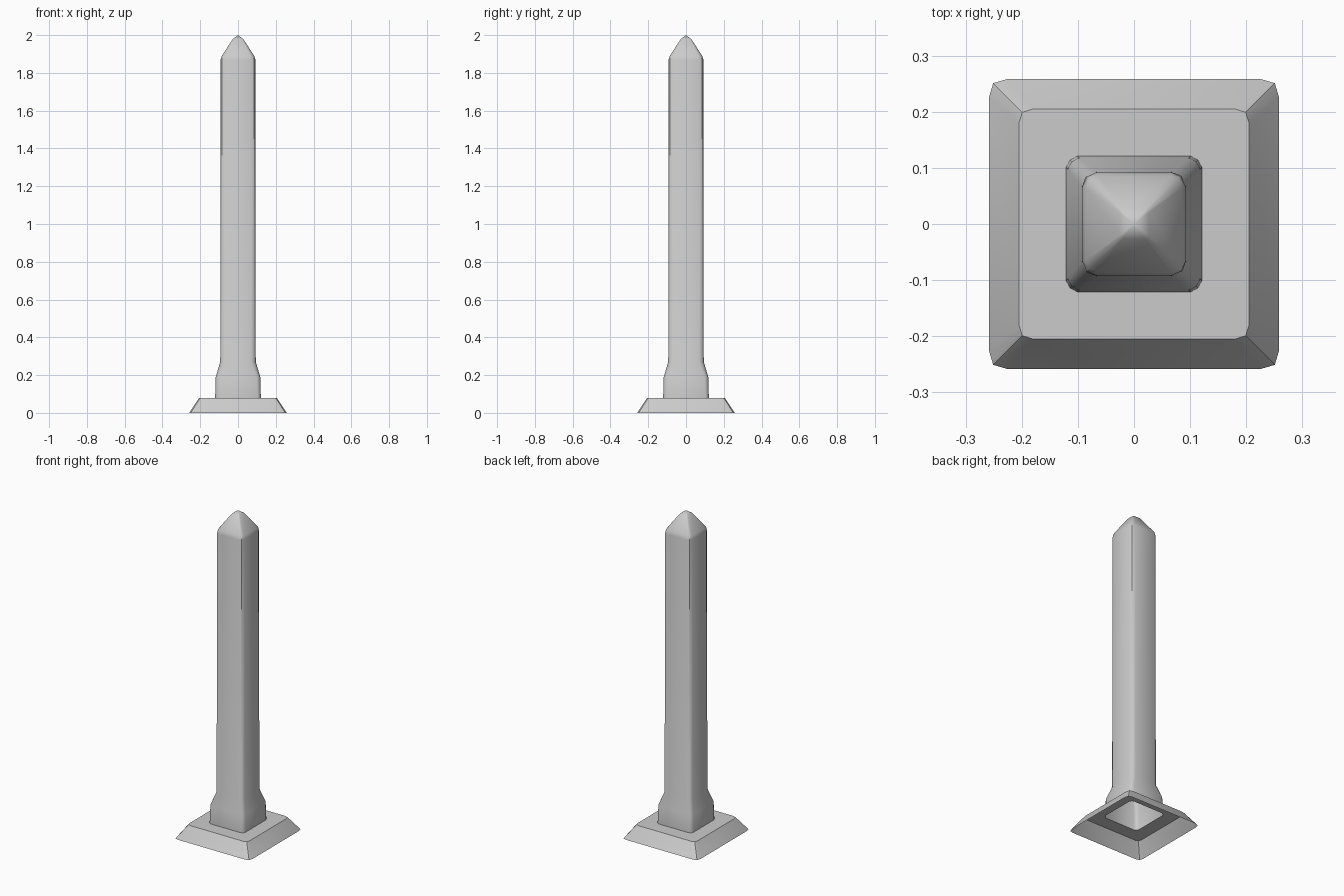
import bpy, bmesh, math

if "Cube" in bpy.data.objects:
    bpy.data.objects.remove(bpy.data.objects["Cube"])

# Profile rings from ground to tip: height, half width, corner cut length, corner cut depth
RINGS = [
    (0.00, 0.258, 0.031, 0.007),   # flared foot, open underneath
    (0.08, 0.205, 0.025, 0.006),   # plate edge
    (0.08, 0.121, 0.020, 0.007),   # plinth bottom
    (0.19, 0.118, 0.020, 0.007),   # plinth top
    (0.27, 0.094, 0.026, 0.008),   # shaft bottom
    (1.87, 0.092, 0.025, 0.008),   # shaft top
    (1.89, 0.086, 0.021, 0.006),   # shoulder
    (1.98, 0.027, 0.006, 0.002),   # near the tip
]
TIP = 2.0


def ring(bm, z, h, cut, depth):
    """Square section whose corners are softened by three points."""
    corner = [(h, h - cut), (h - depth, h - depth), (h - cut, h)]
    verts = []
    for q in range(4):
        c, s = round(math.cos(q * math.pi / 2)), round(math.sin(q * math.pi / 2))
        verts += [bm.verts.new((c * x - s * y, s * x + c * y, z)) for x, y in corner]
    return verts


bm = bmesh.new()
loops = [ring(bm, *r) for r in RINGS]
n = len(loops[0])
for low, high in zip(loops, loops[1:]):
    for i in range(n):
        j = (i + 1) % n
        bm.faces.new((low[i], low[j], high[j], high[i]))

# Pointed cap
tip = bm.verts.new((0, 0, TIP))
for i in range(n):
    bm.faces.new((loops[-1][i], loops[-1][(i + 1) % n], tip))

mesh = bpy.data.meshes.new("bollard_post")
bm.to_mesh(mesh)
bm.free()
post = bpy.data.objects.new("bollard_post", mesh)
bpy.context.collection.objects.link(post)
bpy.context.view_layer.objects.active = post
post.select_set(True)
bpy.ops.object.shade_smooth_by_angle(angle=math.radians(38))
